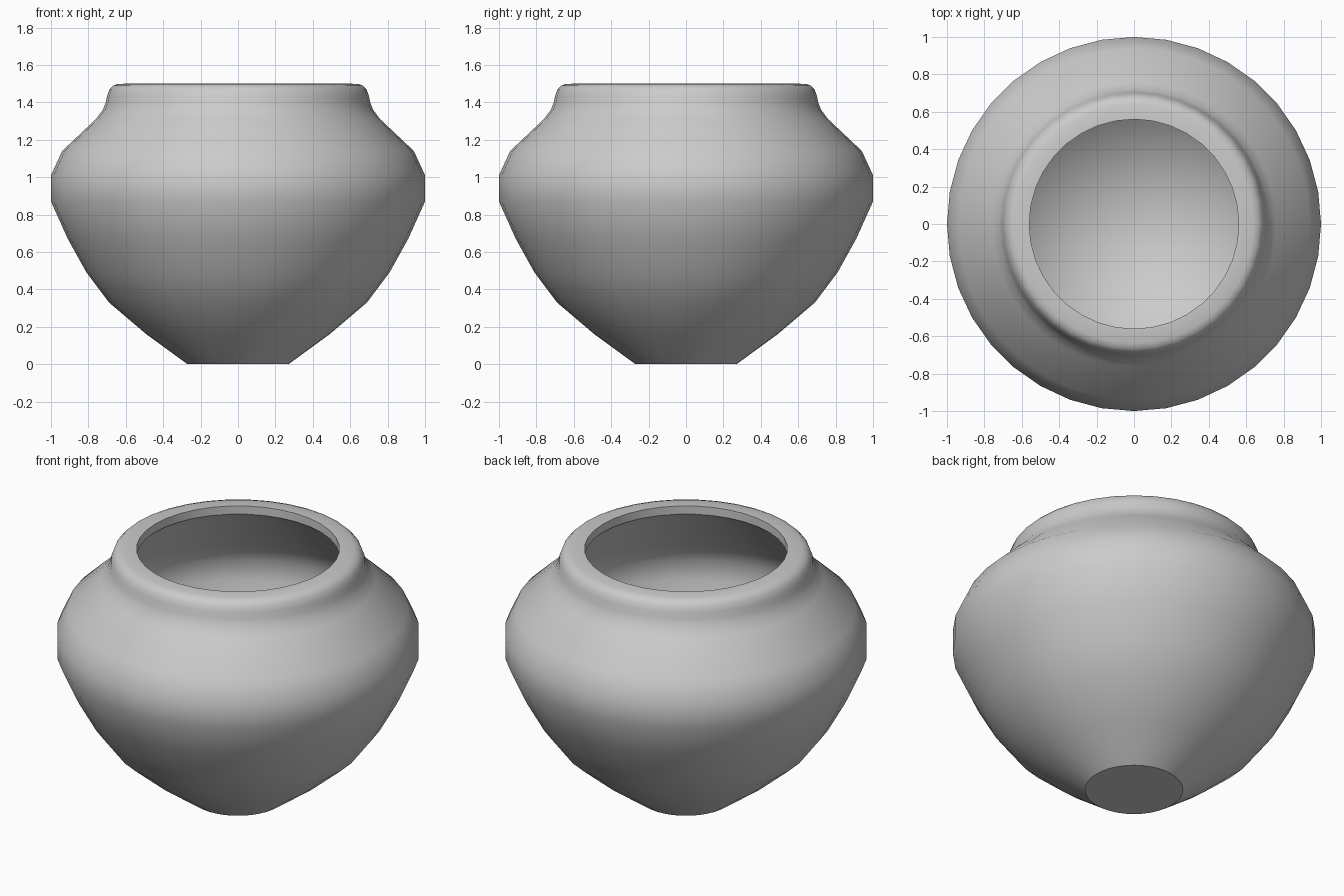
import bpy, bmesh, math

if "Cube" in bpy.data.objects:
    bpy.data.objects.remove(bpy.data.objects["Cube"], do_unlink=True)

SIDES = 36

# Single clay colour
clay = bpy.data.materials.new("grey_clay")
clay.use_nodes = True
clay.diffuse_color = (0.6, 0.6, 0.6, 1)
clay.node_tree.nodes["Principled BSDF"].inputs["Base Color"].default_value = (0.6, 0.6, 0.6, 1)

# Profile as (radius, height): foot, belly, shoulder, neck and rolled rim
outside = [(0, 0), (0.27, 0), (0.49, 0.16), (0.69, 0.33), (0.81, 0.49),
           (0.91, 0.67), (1.0, 0.87), (1.0, 1.01), (0.94, 1.14),
           (0.76, 1.31), (0.722, 1.36), (0.707, 1.4), (0.7, 1.435),
           (0.687, 1.47), (0.668, 1.489), (0.64, 1.499), (0.56, 1.5)]
# Mouth wall, underside of the rim and hollow bowl
inside = [(0.56, 1.45), (0.64, 1.38), (0.71, 1.27), (0.87, 1.11), (0.93, 1.0),
          (0.925, 0.88), (0.85, 0.69), (0.76, 0.53), (0.64, 0.38),
          (0.44, 0.22), (0.22, 0.13), (0, 0.1)]

# Turn the profile around the vertical axis
bm = bmesh.new()
points = [bm.verts.new((r, 0, z)) for r, z in outside + inside]
edges = [bm.edges.new(pair) for pair in zip(points, points[1:])]
bmesh.ops.spin(bm, geom=points + edges, cent=(0, 0, 0), axis=(0, 0, 1),
               angle=math.tau, steps=SIDES, use_merge=True)
bmesh.ops.remove_doubles(bm, verts=bm.verts[:], dist=0.0005)
bmesh.ops.recalc_face_normals(bm, faces=bm.faces[:])

mesh = bpy.data.meshes.new("pot")
bm.to_mesh(mesh)
bm.free()
mesh.materials.append(clay)
pot = bpy.data.objects.new("pot", mesh)
bpy.context.collection.objects.link(pot)

# Smooth walls with crisp foot and mouth edges
bpy.ops.object.select_all(action='DESELECT')
pot.select_set(True)
bpy.context.view_layer.objects.active = pot
bpy.ops.object.shade_smooth_by_angle(angle=math.radians(35))
